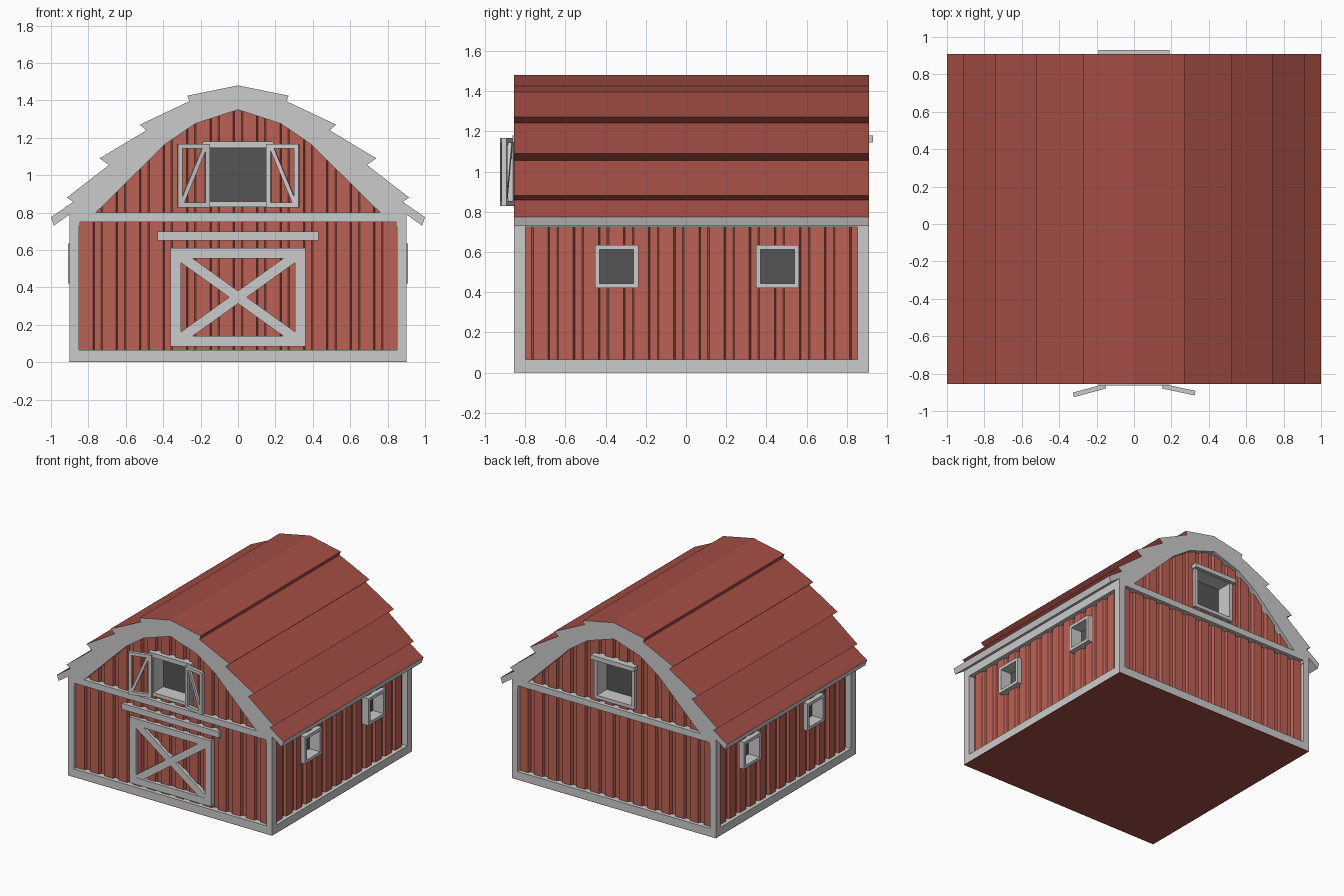
import bpy, bmesh, math
from mathutils import Matrix, Vector

if "Cube" in bpy.data.objects:
    bpy.data.objects.remove(bpy.data.objects["Cube"])

YC = 0.0275                 # centre of the building in y
HX, HY = 0.90, 0.8825       # half sizes of the timber frame


def material(name, rgb):
    m = bpy.data.materials.new(name)
    m.diffuse_color = (*rgb, 1)
    m.use_nodes = True
    m.node_tree.nodes["Principled BSDF"].inputs["Base Color"].default_value = m.diffuse_color
    return m


RED = material("barn_red", (0.5, 0.12, 0.09))
ROOF = material("roof_red", (0.37, 0.075, 0.06))
DARK = material("dark_pane", (0.09, 0.09, 0.09))


def finish(name, bm, mats=(), recalc=True):
    if recalc:
        bmesh.ops.recalc_face_normals(bm, faces=bm.faces)
    me = bpy.data.meshes.new(name)
    bm.to_mesh(me)
    bm.free()
    for m in mats:
        me.materials.append(m)
    ob = bpy.data.objects.new(name, me)
    bpy.context.collection.objects.link(ob)
    return ob


# wall space: u along the wall, -y outward, z up
def wall(angle):
    return Matrix.Translation((0, YC, 0)) @ Matrix.Rotation(math.radians(angle), 4, 'Z')


def add_box(bm, M, u, out, z):
    c = Vector(((u[0] + u[1]) / 2, -(out[0] + out[1]) / 2, (z[0] + z[1]) / 2))
    s = Matrix.Diagonal((u[1] - u[0], out[1] - out[0], z[1] - z[0], 1))
    bmesh.ops.create_cube(bm, size=1, matrix=M @ Matrix.Translation(c) @ s)


def box(name, M, u, out, z, mats=()):
    bm = bmesh.new()
    add_box(bm, M, u, out, z)
    return finish(name, bm, mats)


def frame(name, M, u, out, z, w):
    bm = bmesh.new()
    add_box(bm, M, (u[0], u[0] + w), out, z)
    add_box(bm, M, (u[1] - w, u[1]), out, z)
    add_box(bm, M, (u[0] + w, u[1] - w), out, (z[0], z[0] + w))
    add_box(bm, M, (u[0] + w, u[1] - w), out, (z[1] - w, z[1]))
    return finish(name, bm)


def brace(name, M, a, b, w, out):
    d = Vector((b[0] - a[0], b[1] - a[1]))
    R = Matrix.Translation(((a[0] + b[0]) / 2, 0, (a[1] + b[1]) / 2)) @ \
        Matrix.Rotation(-math.atan2(d.y, d.x), 4, 'Y')
    return box(name, M @ R, (-d.length / 2, d.length / 2), out, (-w / 2, w / 2))


# roof: stepped courses on top, grey barge boards and soffit
outer = [(0, 1.48), (0.27, 1.425), (0.26, 1.395), (0.525, 1.27), (0.49, 1.24),
         (0.74, 1.09), (0.69, 1.055), (0.915, 0.88), (0.88, 0.858), (1.0, 0.775)]
inner = [(0.985, 0.73), (0.9, 0.79), (0.76, 0.80), (0.39, 1.165), (0.23, 1.275), (0, 1.35)]
half = outer + inner
loop = half + [(-x, z) for x, z in reversed(half[1:-1])]
bm = bmesh.new()
ends = [[bm.verts.new((x, y, z)) for x, z in loop] for y in (YC - HY, YC + HY)]
for e in ends:
    bm.faces.new(e)
for i, p in enumerate(loop):
    j = (i + 1) % len(loop)
    f = bm.faces.new((ends[0][i], ends[0][j], ends[1][j], ends[1][i]))
    if all((abs(q[0]), q[1]) in outer for q in (p, loop[j])):
        f.material_index = 1
grey = material("trim_grey", (0.8, 0.8, 0.8))
finish("roof", bm, (grey, ROOF))


# board siding sheets with window openings
PITCH = 0.125


def gable_top(u):
    pts = inner[2:]
    u = abs(u)
    for (x1, z1), (x0, z0) in zip(pts, pts[1:]):
        if x0 <= u <= x1:
            return z0 + (z1 - z0) * (u - x0) / (x1 - x0) + 0.02
    return 0.81


def siding(name, M, hw, face, top, holes, phase):
    def out(u):
        t = abs(((u - phase) / PITCH + 0.5) % 1 - 0.5) * PITCH
        return face - 0.05 + 0.022 * min(1, max(0, (t - 0.018) / 0.008))
    us = {-hw, hw}
    for k in range(-9, 10):
        us |= {phase + k * PITCH + s for s in (-0.026, -0.018, 0.018, 0.026)}
    for h in holes:
        us |= {h[0], h[1]}
    us |= {s * p[0] for p in inner[2:] for s in (-1, 1)}
    us = sorted(round(u, 4) for u in us if -hw <= u <= hw)
    bm = bmesh.new()
    for a, b in zip(us, us[1:]):
        if b - a < 1e-4:
            continue
        spans = [(0.03, None)]
        for h in holes:
            if h[0] < (a + b) / 2 < h[1]:
                spans = [(0.03, h[2]), (h[3], None)]
        for lo, hi in spans:
            za, zb = (hi, hi) if hi else (top(a), top(b))
            co = [(a, lo), (b, lo), (b, zb), (a, za)]
            bm.faces.new([bm.verts.new(M @ Vector((u, -out(u), z))) for u, z in co])
    bmesh.ops.remove_doubles(bm, verts=bm.verts, dist=1e-5)
    finish(name, bm, (RED,), recalc=False)


def window(name, M, c, hw, z, face, deep, w):
    frame(name + "_frame", M, (c - hw, c + hw), (face - deep, face), z, w)
    box(name + "_pane", M, (c - hw + 0.005, c + hw - 0.005), (face - deep - 0.01, face - deep + 0.005),
        (z[0] + 0.005, z[1] - 0.005), (DARK,))


# four walls with base, top beam and windows
for side, angle in (("front", 0), ("right", 90), ("back", 180), ("left", 270)):
    M = wall(angle)
    if side in ("front", "back"):
        siding(side + "_siding", M, 0.87, HY, gable_top, [(-0.165, 0.165, 0.845, 1.16)], 0)
        window(side + "_loft_window", M, 0, 0.18, (0.83, 1.17), HY - 0.005, 0.13, 0.028)
        lip = 0.02 if side == "back" else 0.008
        box(side + "_loft_lintel", M, (-0.19, 0.19), (HY - 0.05, HY + lip), (1.145, 1.18))
        hw, face, top = HX, HY, (0.75, 0.80)
    else:
        s = 1 if side == "right" else -1
        spots = [s * (-0.345 - YC), s * (0.455 - YC)]
        siding(side + "_siding", M, 0.85, HX, lambda u: 0.795,
               [(c - 0.095, c + 0.095, 0.435, 0.62) for c in spots], PITCH / 2)
        for n, c in enumerate(spots):
            window(f"{side}_window_{n + 1}", M, c, 0.108, (0.42, 0.635), HX + 0.008, 0.10, 0.024)
        hw, face, top = HY, HX, (0.725, 0.792)
    box(side + "_base_beam", M, (-hw, hw), (face - 0.055, face), (0.004, 0.065))
    box(side + "_top_beam", M, (-hw, hw), (face - 0.055, face), top)

# corner posts and floor
W = wall(0)
for sx in (-1, 1):
    for sy in (-1, 1):
        x, y = sx * (HX - 0.025), sy * (HY - 0.029)
        box("corner_post", W, (x - 0.025, x + 0.025), (y - 0.029, y + 0.029), (0.004, 0.792))
box("floor", W, (-HX, HX), (-HY, HY), (0, 0.004), (ROOF,))

# sliding barn door with cross brace and rail
frame("barn_door_frame", W, (-0.36, 0.36), (HY - 0.04, HY - 0.003), (0.085, 0.61), 0.055)
for s in (-1, 1):
    brace("barn_door_brace", W, (-0.31 * s, 0.125), (0.31 * s, 0.57), 0.055, (HY - 0.038, HY - 0.006))
box("barn_door_rail", W, (-0.43, 0.43), (HY - 0.05, HY - 0.003), (0.652, 0.70))

# open loft shutters
for s, ang in ((-1, 15), (1, -12)):
    S = W @ Matrix.Translation((0.155 * s, -HY, 0)) @ Matrix.Rotation(math.radians(ang), 4, 'Z')
    lo, hi = sorted((0, 0.178 * s))
    frame("loft_shutter_frame", S, (lo, hi), (0, 0.025), (0.828, 1.167), 0.025)
    brace("loft_shutter_brace", S, (0.155 * s, 0.85), (0.03 * s, 1.145), 0.022, (0.003, 0.022))
